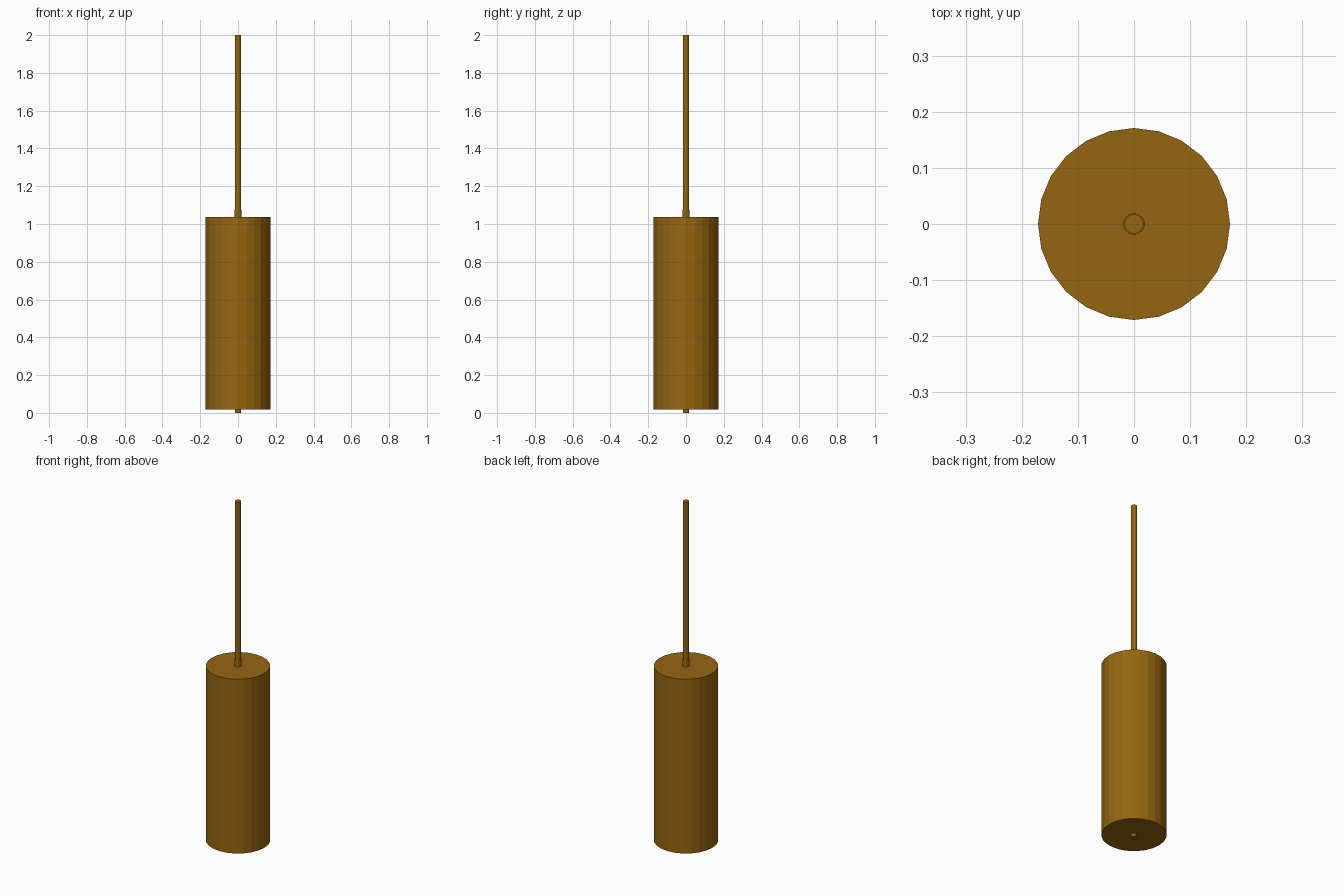
import bpy, bmesh, math

if "Cube" in bpy.data.objects:
    bpy.data.objects.remove(bpy.data.objects["Cube"])

brown = bpy.data.materials.new("golden brown")
brown.diffuse_color = (0.30, 0.133, 0.005, 1)
brown.use_nodes = True
brown.node_tree.nodes["Principled BSDF"].inputs["Base Color"].default_value = brown.diffuse_color


def lathe(name, profile, sides):
    """Revolve a closed (radius, z) profile around the z axis; the ends are capped."""
    bm = bmesh.new()
    rings = []
    for r, z in profile:
        rings.append([bm.verts.new((r * math.cos(2 * math.pi * i / sides),
                                    r * math.sin(2 * math.pi * i / sides), z))
                      for i in range(sides)])
    for a, b in zip(rings, rings[1:]):
        for i in range(sides):
            j = (i + 1) % sides
            bm.faces.new((a[i], a[j], b[j], b[i]))
    bm.faces.new(rings[0][::-1])
    bm.faces.new(rings[-1])
    mesh = bpy.data.meshes.new(name)
    bm.to_mesh(mesh)
    bm.free()
    mesh.materials.append(brown)
    obj = bpy.data.objects.new(name, mesh)
    bpy.context.collection.objects.link(obj)
    return obj


# Thick cylindrical body
lathe("body", [(0.171, 0.018), (0.171, 1.037)], 24)
# Thin rod running through the body, with a slightly wider collar at the body top
lathe("rod", [(0.017, 0.0), (0.017, 1.0), (0.019, 1.0),
              (0.019, 1.078), (0.017, 1.078), (0.017, 2.0)], 24)
